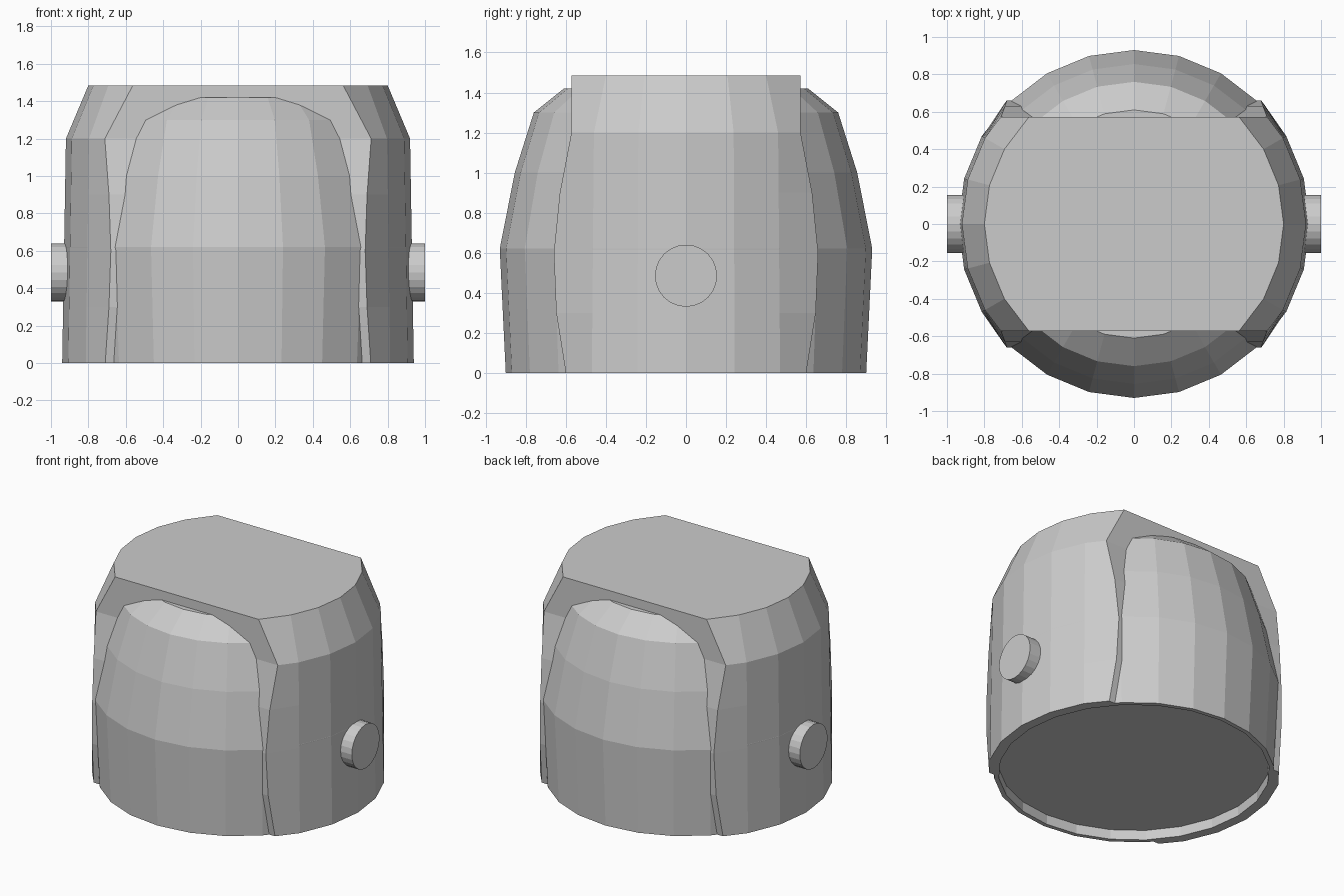
import bpy, bmesh
from math import sin, cos, radians, pi
from mathutils import Matrix

if "Cube" in bpy.data.objects:
    bpy.data.objects.remove(bpy.data.objects["Cube"])

SIDES = 24


def make_object(name, bm):
    bmesh.ops.recalc_face_normals(bm, faces=bm.faces)
    mesh = bpy.data.meshes.new(name)
    bm.to_mesh(mesh)
    bm.free()
    obj = bpy.data.objects.new(name, mesh)
    bpy.context.collection.objects.link(obj)
    return obj


def loft(name, rings):
    """Closed skin through rings of points, capped at both ends."""
    bm = bmesh.new()
    loops = [[bm.verts.new(p) for p in ring] for ring in rings]
    n = len(loops[0])
    for a, b in zip(loops, loops[1:]):
        for i in range(n):
            j = (i + 1) % n
            bm.faces.new((a[i], a[j], b[j], b[i]))
    bm.faces.new(loops[0][::-1])
    bm.faces.new(loops[-1])
    return make_object(name, bm)


def circle(r, z):
    return [(r * cos(2 * pi * i / SIDES), r * sin(2 * pi * i / SIDES), z)
            for i in range(SIDES)]


# Inner dome with a shallow recess underneath
dome_profile = [(0.87, 0.07), (0.87, 0.0), (0.90, 0.0), (0.93, 0.62),
                (0.855, 1.0), (0.76, 1.30), (0.61, 1.42)]
loft("inner_dome", [circle(r, z) for r, z in dome_profile])


# Outer shell: side radius, height, and the flared corner of the cut edge
def shell_ring(r, z, cx, cy):
    arc = [(r * cos(radians(a)), r * sin(radians(a))) for a in range(-30, 31, 15)]
    right = [(cx, -cy)] + arc + [(cx, cy)]
    left = [(-x, -y) for x, y in right]
    return [(x, y, z) for x, y in right + left]


shell_levels = [(0.94, 0.0, 0.71, 0.60), (0.935, 0.3, 0.69, 0.648),
                (0.93, 0.6, 0.68, 0.66), (0.925, 0.9, 0.69, 0.63),
                (0.92, 1.2, 0.712, 0.572), (0.80, 1.485, 0.562, 0.572)]
shell = loft("outer_shell", [shell_ring(*level) for level in shell_levels])

# Keep the recess under the dome clear of the shell
cutter = loft("recess_cutter", [circle(0.885, -0.1), circle(0.885, 0.08)])
cutter.hide_render = True
cutter.hide_viewport = True
cut = shell.modifiers.new("recess", 'BOOLEAN')
cut.operation = 'DIFFERENCE'
cut.solver = 'EXACT'
cut.object = cutter
bpy.context.view_layer.objects.active = shell
bpy.ops.object.modifier_apply(modifier=cut.name)
bpy.data.objects.remove(cutter)

# Side pivot pegs
for side, label in ((-1, "left"), (1, "right")):
    bm = bmesh.new()
    bmesh.ops.create_cone(
        bm, cap_ends=True, segments=SIDES, radius1=0.155, radius2=0.155, depth=0.2,
        matrix=Matrix.Translation((side * 0.9, 0, 0.485)) @ Matrix.Rotation(pi / 2, 4, 'Y'))
    make_object(label + "_pivot_peg", bm)
